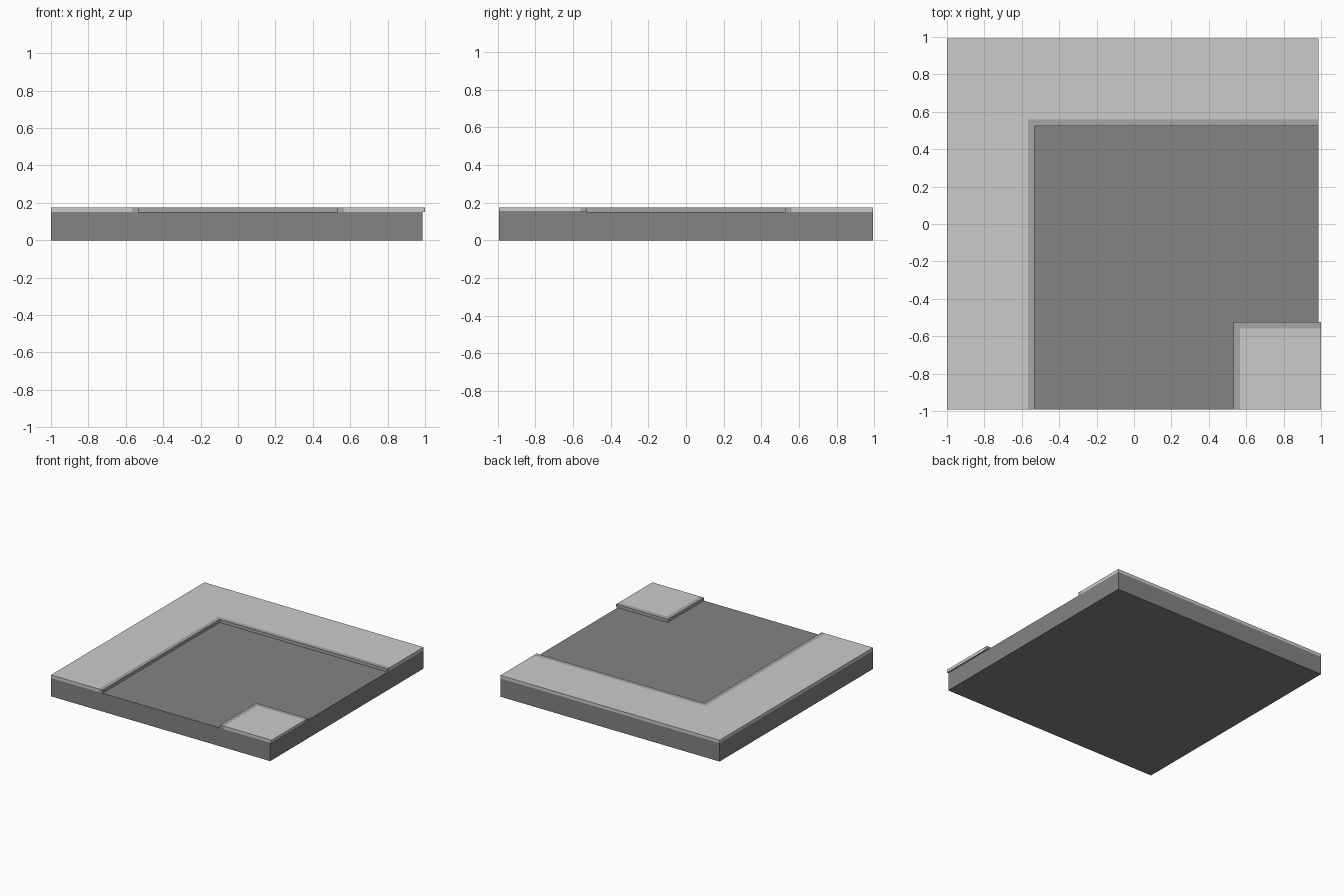
import bpy, bmesh

if "Cube" in bpy.data.objects:
    bpy.data.objects.remove(bpy.data.objects["Cube"])

Z_ROAD, Z_TOP = 0.15, 0.175      # road surface, pavement surface
X0, X1, XR = -1.0, 1.0, 0.987    # left edge, pad edge, slab right edge
Y = 0.993                        # front / back edge
CX, CY = 0.533, 0.525            # kerb face
SX, SY = 0.567, 0.56             # joint between kerb and paving


def grey(name, v):
    m = bpy.data.materials.new(name)
    m.diffuse_color = (v, v, v, 1)
    m.use_nodes = True
    m.node_tree.nodes["Principled BSDF"].inputs["Base Color"].default_value = m.diffuse_color
    return m


asphalt = grey("asphalt", 0.23)
paving = grey("paving", 0.55)
kerb = grey("kerb", 0.38)


def prism(name, outlines, z0, z1, mats):
    """Extrude touching flat outlines upward as one solid, one material each."""
    bm = bmesh.new()
    bottom = []
    for i, pts in enumerate(outlines):
        f = bm.faces.new([bm.verts.new((x, y, z0)) for x, y in pts])
        f.material_index = i
        bottom.append(f)
    bmesh.ops.remove_doubles(bm, verts=bm.verts, dist=1e-5)
    ext = bmesh.ops.extrude_face_region(bm, geom=bm.faces[:], use_keep_orig=True)
    top = [v for v in ext["geom"] if isinstance(v, bmesh.types.BMVert)]
    bmesh.ops.translate(bm, verts=top, vec=(0, 0, z1 - z0))
    bmesh.ops.recalc_face_normals(bm, faces=bm.faces)
    me = bpy.data.meshes.new(name)
    bm.to_mesh(me)
    bm.free()
    ob = bpy.data.objects.new(name, me)
    bpy.context.collection.objects.link(ob)
    for m in mats:
        me.materials.append(m)
    return ob


# Road slab
prism("road_slab", [[(X0, -Y), (XR, -Y), (XR, Y), (X0, Y)]], 0, Z_ROAD, [asphalt])

# L-shaped pavement around the outside of the bend, with its kerb strip
prism("outer_pavement",
      [[(X0, -Y), (-SX, -Y), (-SX, SY), (XR, SY), (XR, Y), (X0, Y)],
       [(-SX, -Y), (-CX, -Y), (-CX, CY), (XR, CY), (XR, SY), (-SX, SY)]],
      Z_ROAD, Z_TOP, [paving, kerb])

# Small pavement at the inside corner, slightly overhanging the slab
prism("corner_pavement",
      [[(SX, -Y), (X1, -Y), (X1, -SY), (SX, -SY)],
       [(CX, -Y), (SX, -Y), (SX, -SY), (X1, -SY), (X1, -CY), (CX, -CY)]],
      Z_ROAD, Z_TOP, [paving, kerb])
